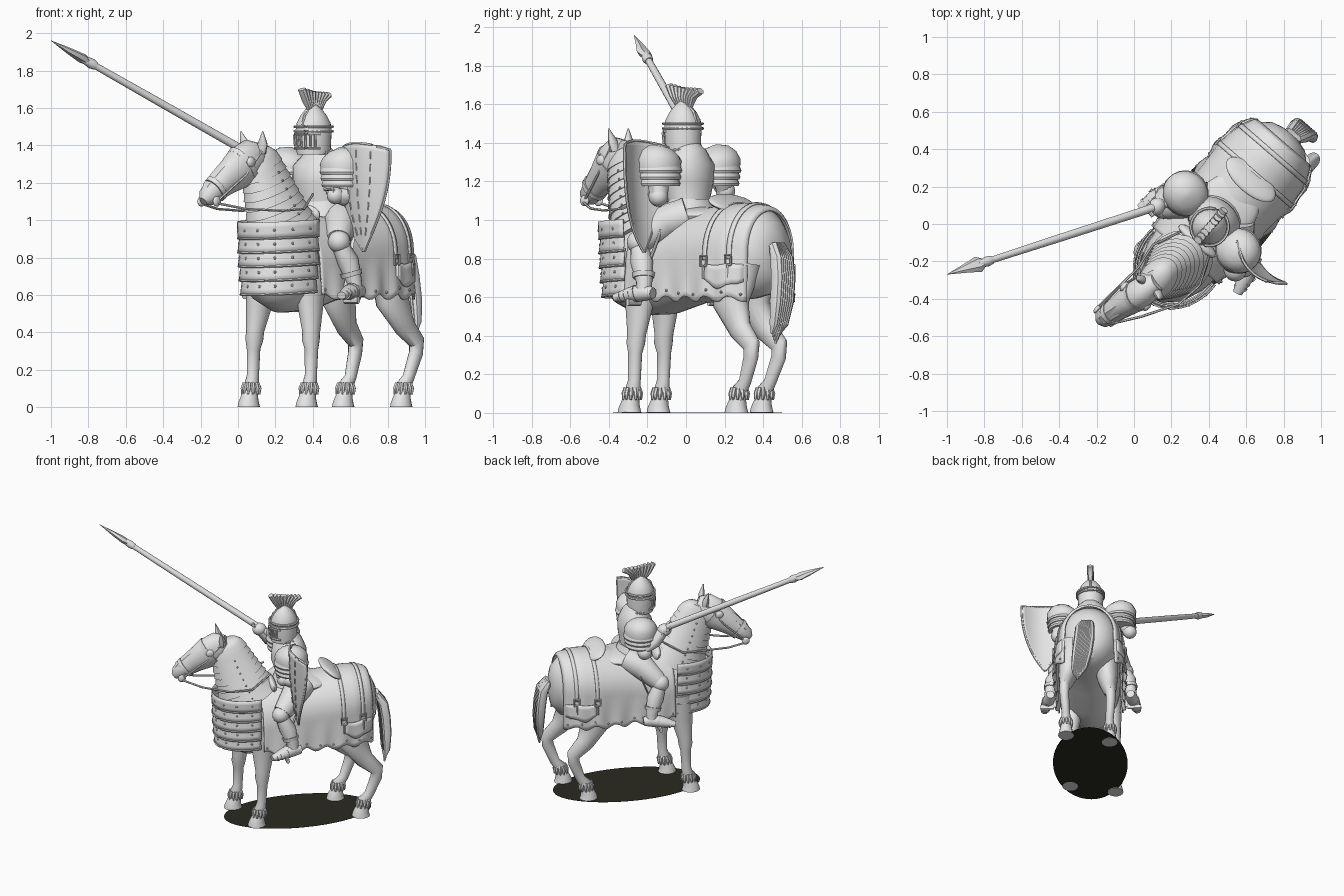
import bpy, bmesh, math
from math import sin, cos, pi, radians
from mathutils import Vector, Matrix

# Local frame: x = rider's left, f = forward, z = up; turned diagonally at the end
WORLD = Matrix.Translation((0.47, 0.06, 0)) @ Matrix.Rotation(radians(-41), 4, 'Z')

def material(name, rgb):
    m = bpy.data.materials.new(name)
    m.diffuse_color = (*rgb, 1)
    return m

STEEL = material("pale_grey", (0.79, 0.79, 0.79))
DARK = material("dark_base", (0.023, 0.023, 0.015))

def P(x, f, z):
    return Vector((x, -f, z))

def finish(name, bm, mat=STEEL, thick=0, angle=40):
    bmesh.ops.recalc_face_normals(bm, faces=bm.faces)
    me = bpy.data.meshes.new(name)
    bm.to_mesh(me)
    bm.free()
    me.materials.append(mat)
    me.shade_smooth()
    me.set_sharp_from_angle(angle=radians(angle))
    ob = bpy.data.objects.new(name, me)
    bpy.context.collection.objects.link(ob)
    ob.matrix_world = WORLD
    if thick:
        mod = ob.modifiers.new("thickness", 'SOLIDIFY')
        mod.thickness, mod.offset = thick, 0
    return ob

def tube(name, pts, n=16, mat=STEEL):
    """Skin of elliptical rings along a path of (x, f, z, radius[, radius2])."""
    bm = bmesh.new()
    c = [P(*p[:3]) for p in pts]
    rings = []
    for i, p in enumerate(pts):
        t = (c[min(i + 1, len(c) - 1)] - c[max(i - 1, 0)]).normalized()
        ref = Vector((1, 0, 0)) if abs(t.x) < 0.9 else Vector((0, 1, 0))
        a = (ref - t * ref.dot(t)).normalized()
        b = t.cross(a)
        ra, rb = p[3], p[-1]
        rings.append([bm.verts.new(c[i] + a * ra * cos(2*pi*k/n) + b * rb * sin(2*pi*k/n)) for k in range(n)])
    for r, q in zip(rings, rings[1:]):
        for k in range(n):
            bm.faces.new((r[k], r[(k+1) % n], q[(k+1) % n], q[k]))
    bm.faces.new(rings[0])
    bm.faces.new(rings[-1])
    return finish(name, bm, mat)

def grid(name, fn, nu, nv, thick):
    bm = bmesh.new()
    v = [[bm.verts.new(P(*fn(i / nu, j / nv))) for j in range(nv + 1)] for i in range(nu + 1)]
    for i in range(nu):
        for j in range(nv):
            bm.faces.new((v[i][j], v[i+1][j], v[i+1][j+1], v[i][j+1]))
    return finish(name, bm, thick=thick)

def blob(name, pos, scale, tilt=0):
    bm = bmesh.new()
    m = Matrix.Translation(P(*pos)) @ Matrix.Rotation(tilt, 4, 'X') @ Matrix.Diagonal((*scale, 1))
    bmesh.ops.create_uvsphere(bm, u_segments=24, v_segments=14, radius=1, matrix=m)
    return finish(name, bm)

def rivets(name, pts, r=0.008):
    bm = bmesh.new()
    for p in pts:
        bmesh.ops.create_icosphere(bm, subdivisions=1, radius=r, matrix=Matrix.Translation(P(*p)))
    return finish(name, bm)

# Horse barrel: f, z centre, half width, half height
BODY = [(-.56, .84, .05, .08), (-.54, .84, .12, .15), (-.48, .835, .185, .22), (-.37, .83, .225, .24), (-.25, .825, .235, .24),
        (0, .8, .22, .235), (.2, .76, .22, .25), (.38, .75, .195, .245), (.5, .76, .15, .2), (.56, .77, .08, .12), (.58, .78, .03, .05)]
tube("horse_body", [(0, f, z, rx, rz) for f, z, rx, rz in BODY], 28)

def cover(f, t, grow):
    """Point on cloth draped over the barrel; t runs -1..1 from hem to hem."""
    for a, b in zip(BODY, BODY[1:]):
        if a[0] <= f <= b[0]:
            k = (f - a[0]) / (b[0] - a[0])
            z, rx, rz = [a[i] + k * (b[i] - a[i]) + (grow if i > 1 else 0) for i in (1, 2, 3)]
            break
    s = 1 if t > 0 else -1
    if abs(t) < .6:
        return rx * sin(t / .6 * pi/2), f, z + rz * cos(t / .6 * pi/2)
    k = (abs(t) - .6) / .4
    ripple = .008 * sin(f * 42) * k
    return s * (rx + .015 * k + ripple), f, z + k * (.59 + .016 * cos(f * 45) - z)

# Caparison with straps, pockets and rivets
grid("cloth_cover", lambda u, v: cover(-.5 + .8*u, 2*v - 1, .015), 46, 40, .01)
for i, f0 in enumerate((-.285, -.43)):
    grid(f"rump_strap_{i}", lambda u, v: cover(f0 + .025*u, -.66 + 1.32*v, .024), 1, 32, .008)
for s in (-1, 1):
    grid("side_pocket", lambda u, v: cover(-.49 + .21*u, s*(.7 + (.14 + .06*sin(pi*u))*v), .024), 8, 4, .012)
    for f0 in (-.272, -.418):
        x, f, z = cover(f0, s * .67, .03)
        sq = [(x, f + .02*a, z + .025*b, .006) for a, b in ((-1, -1), (-1, 1), (1, 1), (1, -1), (-1, -1))]
        tube("buckle", sq, 6)
        tube("strap_tail", [(x, f, z - .02, .012, .005), (x, f, z - .09, .012, .005)], 8)
    rivets("hem_rivets", [cover(-.48 + .095*i, s * .94, .022) for i in range(9)])

# Layered chest armour
for i in range(5):
    z0, k = .615 + .075*i, (.92, .95, .97, .98, .98)[i]
    def band(u, v):
        a = pi * (-.03 + 1.06*u)
        g = k + .05*(1 - v) + (.06*v if i == 4 else 0)
        return .218*g*cos(a), .34 + .265*g*sin(a), z0 + .088*v - .015*sin(a)
    grid(f"chest_band_{i}", band, 28, 3, .008)
    tube(f"chest_band_edge_{i}", [(*band(j/28, 0), .007) for j in range(29)], 6)
    rivets(f"chest_rivets_{i}", [band(.08 + .12*j, .5) for j in range(8)], .01)

# Neck with overlapping lames
lames = []
for i in range(9):
    for e in (0, 1):
        k = (i + e) / 9
        g = 1.07 - .07*e
        lames.append((-.03*k, .345 + .165*k**.9, .93 + .4*k, (.16 - .08*k)*g, (.205 - .085*k)*g))
tube("neck_armour", lames + [(-.03, .525, 1.36, .06, .09), (-.03, .53, 1.375, .02, .03)], 20)
for s in (-1, 1):
    rivets("neck_rivets", [(p[0] + s*p[3]*.99, p[1], p[2] + .015) for p in lames[2:16:2]], .007)

# Head, face plate, ears and bridle
tube("horse_head", [(-.02, .50, 1.36, .05, .06), (-.035, .55, 1.335, .08, .11), (-.055, .635, 1.28, .085, .115),
                    (-.08, .725, 1.215, .068, .085), (-.1, .805, 1.155, .057, .064), (-.11, .845, 1.12, .05, .052), (-.115, .868, 1.1, .025, .025)], 16)
tube("face_plate", [(-.035, .565, 1.395, .05, .03), (-.05, .65, 1.345, .072, .042), (-.08, .75, 1.26, .052, .036),
                    (-.105, .835, 1.175, .045, .032), (-.11, .86, 1.14, .025, .02)], 6)
for s in (-1, 1):
    tube("horse_ear", [(-.03 + s*.05, .55, 1.36, .026), (-.03 + s*.065, .555, 1.41, .03, .02), (-.03 + s*.078, .57, 1.475, .003)], 10)
    blob("eye_guard", (-.055 + s*.08, .64, 1.31), (.018, .03, .028))
    blob("bit_disc", (-.11 + s*.055, .825, 1.1), (.014, .028, .028))
    tube("rein", [(-.11 + s*.06, .825, 1.09, .007), (-.06 + s*.1, .7, 1.06, .007), (s*.145, .52, 1.05, .007),
                  (s*.165, .37, 1.06, .007), (s*.1, .22, 1.14, .007)], 6)
    tube("cheek_strap", [(-.04 + s*.08, .56, 1.38, .007), (-.07 + s*.085, .67, 1.24, .007), (-.11 + s*.055, .825, 1.1, .007)], 6)
for f, z, x, ra, rb in ((.78, 1.175, -.092, .066, .077), (.61, 1.298, -.05, .09, .12)):
    tube("nose_band", [(x, f, z, ra, rb), (x - .005, f + .02, z - .017, ra*.97, rb*.97)], 16)

# Legs and hooves
def horse_leg(x, f, front):
    s = 1 if x > 0 else -1
    if front:
        pts = [(x*.8, f*.84, .74, .085, .1), (x*.88, f*.87, .56, .065, .08), (x*.96, f - .035, .41, .046, .052), (x*.97, f - .03, .36, .046, .05),
               (x, f - .03, .31, .035, .038), (x, f - .025, .17, .031, .034)]
    else:
        pts = [(x*.75, f + .04, .78, .1, .15), (x*.9, f + .06, .56, .075, .105), (x, f - .02, .43, .05, .065), (x + s*.01, f - .105, .35, .038, .05),
               (x + s*.01, f - .1, .29, .034, .042), (x, f - .05, .16, .03, .034)]
    tube("horse_leg", pts + [(x, f - .015, .12, .038, .042), (x, f - .005, .06, .036, .04)], 16)
    tube("hoof", [(x, f + .008, 0, .058, .065), (x, f + .008, .02, .054, .06), (x, f + .002, .05, .046, .05), (x, f - .005, .075, .04, .042)], 14)
    for i in range(11):
        a = 2*pi*i/11
        c, d = cos(a), sin(a)
        tube("fetlock_tuft", [(x + .034*c, f - .01 + .036*d, .13, .011), (x + .044*c, f - .01 + .046*d, .1, .012),
                              (x + .046*c, f - .008 + .048*d, .068, .005)], 6)

for x, f, front in ((-.178, .415, True), (.154, .325, True), (.172, -.425, False), (-.148, -.32, False)):
    horse_leg(x, f, front)

# Tail of hanging locks
for i in range(7):
    o = (i - 3) / 3
    tube(f"tail_lock_{i}", [(.01, -.52, .84, .02), (.02 + .03*o, -.57, .86, .028), (.03 + .045*o, -.605, .8, .027, .034), (.035 + .05*o, -.62, .7, .026, .034),
                            (.05 + .05*o, -.625, .58, .025, .032), (.07 + .042*o, -.62, .46, .018, .024), (.085 + .03*o, -.61, .36 + .05*abs(o), .006)], 8)

# Saddle
blob("saddle_seat", (0, -.03, 1.02), (.17, .2, .05))
blob("saddle_cantle", (0, -.235, 1.085), (.165, .085, .028), radians(-32))
blob("saddle_pommel", (0, .2, 1.03), (.13, .035, .06), radians(15))

# Rider torso
tube("breastplate", [(0, .05, .98, .15, .14), (0, .05, 1.06, .125, .105), (0, .055, 1.1, .115, .1), (0, .065, 1.2, .145, .125),
                     (0, .06, 1.29, .15, .118), (0, .06, 1.35, .1, .085), (0, .08, 1.39, .06, .06)], 24)
for i in range(3):
    tube("waist_lame", [(0, .05, 1.02 + .03*i, .155 - .012*i, .14 - .012*i), (0, .05, 1.05 + .03*i, .142 - .012*i, .126 - .012*i)], 24)
rivets("collar_beads", [(.085*cos(i*pi/10), .08 + .085*sin(i*pi/10), 1.362) for i in range(20)], .012)

# Helmet with visor and crest
H = .1
tube("helmet", [(0, H, 1.35, .088, .092), (0, H, 1.48, .096, .098), (0, H, 1.52, .09, .092), (0, H, 1.56, .07, .07),
                (0, H, 1.595, .042, .042), (0, H, 1.62, .012, .012)], 24)
for z in (1.475, 1.5):
    tube("helmet_brim", [(.1*cos(i*pi/14), H + .102*sin(i*pi/14), z, .008) for i in range(29)], 6)
tube("helmet_comb", [(0, H + .095, 1.5, .008), (0, H + .075, 1.56, .008), (0, H, 1.622, .008), (0, H - .075, 1.56, .008), (0, H - .095, 1.5, .008)], 6)
for i in range(7):
    a = pi/2 + (i - 3)*.27
    c, d = cos(a), sin(a)
    tube("visor_bar", [(.098*c, H + .1*d, 1.395, .007), (.104*c, H + .106*d, 1.455, .007)], 6)
for z in (1.385, 1.46):
    tube("visor_rim", [(.098*cos(pi*(.15 + .07*i)), H + .101*sin(pi*(.15 + .07*i)), z, .008) for i in range(11)], 6)
for i in range(9):
    k = i / 8
    tube(f"crest_plume_{i}", [(0, .13 - .08*k, 1.59, .014), (0, .165 - .14*k, 1.64, .024, .015),
                              (0, .195 - .215*k, 1.7 - .03*k, .024, .019)], 8)

# Arms: shoulder, elbow, hand
for s, sh, el, ha in ((-1, (-.215, .05), (-.29, .06, 1.15), (-.285, .205, 1.31)), (1, (.2, .095), (.24, .06, 1.12), (.2, .15, 1.13))):
    x, f = sh
    tube("arm", [(x, f, 1.3, .065), (*el, .048), (*[(a + b)/2 for a, b in zip(el, ha)], .05), (*ha, .036)], 14)
    blob("elbow_guard", el, (.05, .05, .05))
    tube("shoulder_dome", [(x, f, 1.27, .12, .115), (x, f, 1.31, .123, .118), (x - s*.005, f, 1.345, .105, .1), (x - s*.01, f, 1.372, .07, .068), (x - s*.015, f, 1.388, .015, .015)], 22)
    for i in range(3):
        z = 1.255 - .034*i
        tube(f"shoulder_lame_{i}", [(x, f, z - .01, .119 - .005*i), (x, f, z + .002, .124 - .005*i), (x, f, z + .034, .112 - .005*i)], 22)
    blob("gauntlet", ha, (.045, .05, .045))
    for i in range(4):
        tube("finger", [(ha[0] - .045, ha[1] + .035 - .02*i, ha[2] + .03*(1.2 - i*.6), .012), (ha[0] + .02, ha[1] + .05 - .02*i, ha[2] + .035*(1.2 - i*.6), .012)], 8)

# Rider legs, mirrored
for s in (-1, 1):
    tube("thigh_armour", [(s*.1, -.02, 1.03, .085, .09), (s*.17, .07, .99, .092, .092), (s*.24, .17, .895, .064, .066)], 16)
    blob("knee_guard", (s*.255, .185, .885), (.06, .06, .06))
    tube("greave", [(s*.255, .18, .87, .045), (s*.28, .14, .78, .056, .06), (s*.295, .11, .68, .042), (s*.3, .11, .63, .042)], 14)
    tube("boot_cuff", [(s*.29, .12, .7, .055), (s*.285, .125, .725, .06)], 14)
    tube("foot", [(s*.295, .05, .62, .03, .03), (s*.3, .1, .625, .042, .045), (s*.32, .18, .615, .045, .04), (s*.345, .27, .597, .025, .02)], 12)
    for i in range(4):
        tube("foot_lame", [(s*(.312 + .008*i), .15 + .027*i, .62 - .006*i, .05 - .004*i, .046 - .005*i), (s*(.316 + .008*i), .162 + .027*i, .617 - .006*i, .047 - .004*i, .043 - .005*i)], 12)
    tube("stirrup_sole", [(s*.27, .16, .573, .012, .02), (s*.37, .16, .573, .012, .02)], 8)
    tube("stirrup_strap", [(s*.24, .04, .95, .012, .005), (s*.262, .12, .75, .012, .005), (s*.265, .16, .575, .012, .005)], 8)

# Curved shield, rim and centre stitches
def shield(u, v):
    s, w = 2*u - 1, .172 * (1 - .985 * v**2.3)
    return .335 + w*s, .135 - 2.5*(w*s)**2 - .06*v**2, 1.375 + .035*(1 - s*s)*(1 - v) - .54*v
grid("shield", shield, 16, 24, .014)
edge = [(0, v/20) for v in range(20, -1, -1)] + [(u/12, 0) for u in range(1, 13)] + [(1, v/20) for v in range(1, 21)]
tube("shield_rim", [(*shield(*e), .009) for e in edge], 6)
for i in range(7):
    for u in (.25, .5, .75):
        a, b = [shield(u, .06 + .12*i + d) for d in (0, .07)]
        tube("shield_stitch", [(a[0], a[1] + .008, a[2], .005), (b[0], b[1] + .008, b[2], .005)], 6)

# Lance
BUTT, TIP = Vector((-.24, .13, 1.275)), Vector((-.893, 1.213, 1.96))
def on_lance(k, *r):
    return (*BUTT.lerp(TIP, k), *r)
tube("lance_shaft", [on_lance(0, .023), on_lance(.5, .021), on_lance(.83, .018)], 14)
tube("lance_socket", [on_lance(.8, .022), on_lance(.82, .028), on_lance(.86, .02)], 12)
tube("lance_head", [on_lance(.83, .018), on_lance(.86, .046, .022), on_lance(.92, .025, .016), on_lance(1, .001)], 6)

# Flat ground disc, just above the hoof soles
bm = bmesh.new()
bmesh.ops.create_cone(bm, cap_ends=True, segments=48, radius1=1, radius2=1, depth=1,
                      matrix=Matrix.Translation((0, 0, .003)) @ Matrix.Diagonal((.275, .53, .001, 1)))
finish("base_disc", bm, DARK)
